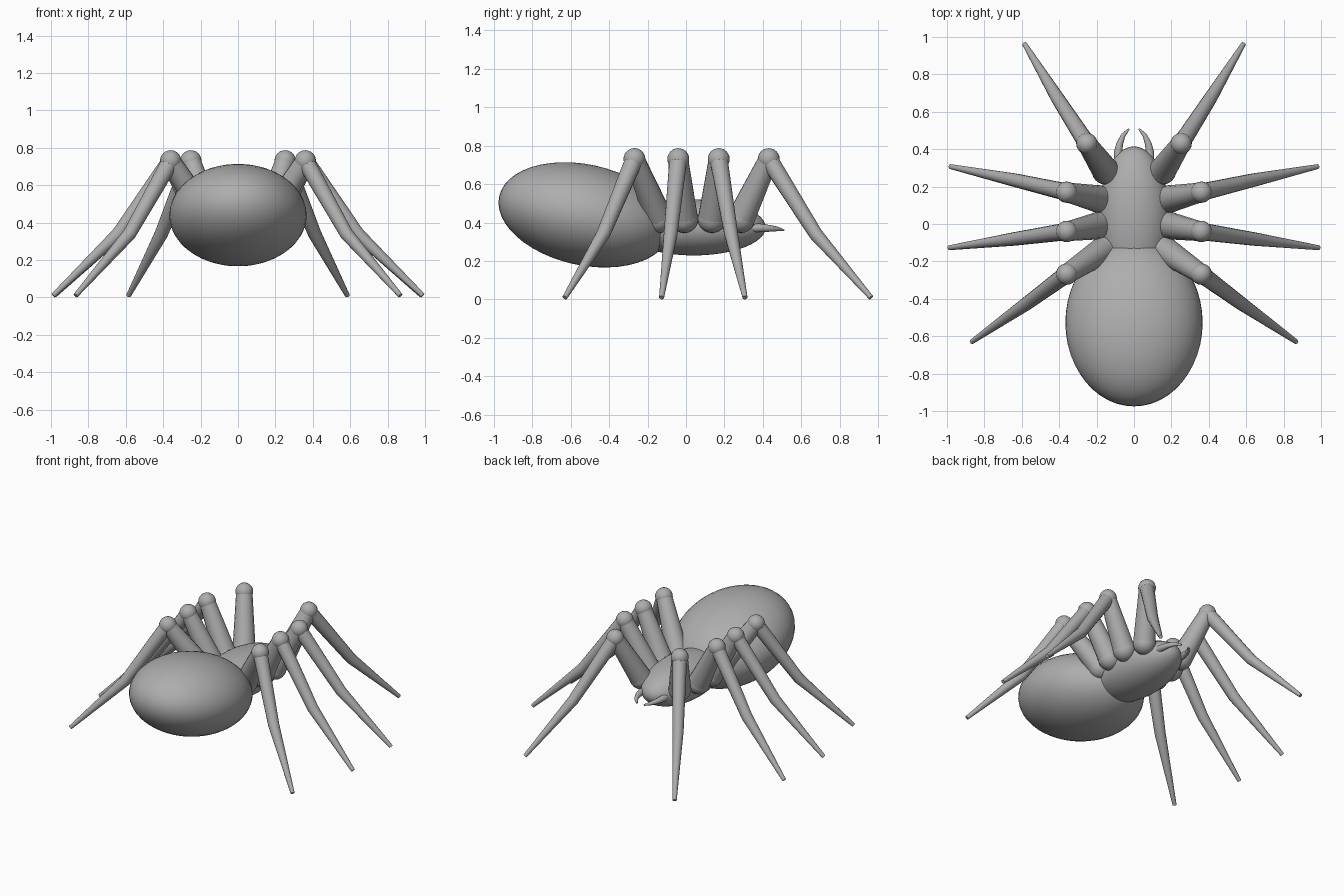
import bpy, math

if "Cube" in bpy.data.objects:
    bpy.data.objects.remove(bpy.data.objects["Cube"])

grey = bpy.data.materials.new("dark_grey")
grey.diffuse_color = (0.42, 0.42, 0.42, 1)
grey.use_nodes = True
grey.node_tree.nodes["Principled BSDF"].inputs["Base Color"].default_value = grey.diffuse_color


def ellipsoid(name, loc, radii, tilt=0.0, segs=48, rings=24):
    bpy.ops.mesh.primitive_uv_sphere_add(segments=segs, ring_count=rings, location=loc)
    ob = bpy.context.object
    ob.name = name
    ob.scale = radii
    ob.rotation_euler = (math.radians(tilt), 0, 0)
    ob.data.materials.append(grey)
    bpy.ops.object.shade_smooth()
    return ob


def tube(name, pts, radii, res=6):
    """Tapered round tube through a few points."""
    cu = bpy.data.curves.new(name, 'CURVE')
    cu.dimensions = '3D'
    cu.bevel_depth = 1.0
    cu.bevel_resolution = res
    cu.use_fill_caps = True
    cu.materials.append(grey)
    sp = cu.splines.new('POLY')
    sp.points.add(len(pts) - 1)
    for p, co, r in zip(sp.points, pts, radii):
        p.co = (*co, 1)
        p.radius = r
    ob = bpy.data.objects.new(name, cu)
    bpy.context.collection.objects.link(ob)
    bpy.ops.object.select_all(action='DESELECT')
    ob.select_set(True)
    bpy.context.view_layer.objects.active = ob
    bpy.ops.object.convert(target='MESH')
    bpy.ops.object.shade_smooth_by_angle(angle=math.radians(40))
    return bpy.context.object


# body
ellipsoid("abdomen", (0, -0.527, 0.44), (0.367, 0.455, 0.262), -12.2)
ellipsoid("thorax", (0, 0.04, 0.375), (0.19, 0.375, 0.146))

# legs: hip, knee, shin bend, foot (right side)
legs = {
    "front":     ((0.152, 0.285, 0.42), (0.252, 0.43, 0.73), (0.41, 0.675, 0.34), (0.585, 0.962, 0.01)),
    "mid_front": ((0.195, 0.135, 0.42), (0.36, 0.17, 0.73), (0.64, 0.235, 0.34), (0.982, 0.307, 0.01)),
    "mid_back":  ((0.195, -0.01, 0.42), (0.36, -0.04, 0.73), (0.64, -0.08, 0.34), (0.988, -0.127, 0.01)),
    "back":      ((0.165, -0.14, 0.42), (0.36, -0.268, 0.73), (0.58, -0.43, 0.34), (0.868, -0.63, 0.01)),
}
fang = [(0.085, 0.32, 0.372), (0.085, 0.385, 0.372), (0.076, 0.43, 0.37),
        (0.057, 0.475, 0.367), (0.027, 0.508, 0.36)]

for side, s in (("right", 1), ("left", -1)):
    for name, pts in legs.items():
        hip, knee, bend, foot = [(s * x, y, z) for x, y, z in pts]
        tag = f"{name}_leg_{side}"
        ellipsoid(tag + "_hip", hip, (0.074,) * 3, 0, 24, 12)
        tube(tag + "_upper", [hip, knee], [0.073, 0.052])
        ellipsoid(tag + "_knee", knee, (0.057,) * 3, 0, 24, 12)
        tube(tag + "_lower", [knee, bend, foot], [0.047, 0.036, 0.013])
    # fangs
    tube(f"fang_{side}", [(s * x, y, z) for x, y, z in fang],
         [0.024, 0.022, 0.018, 0.012, 0.005])
